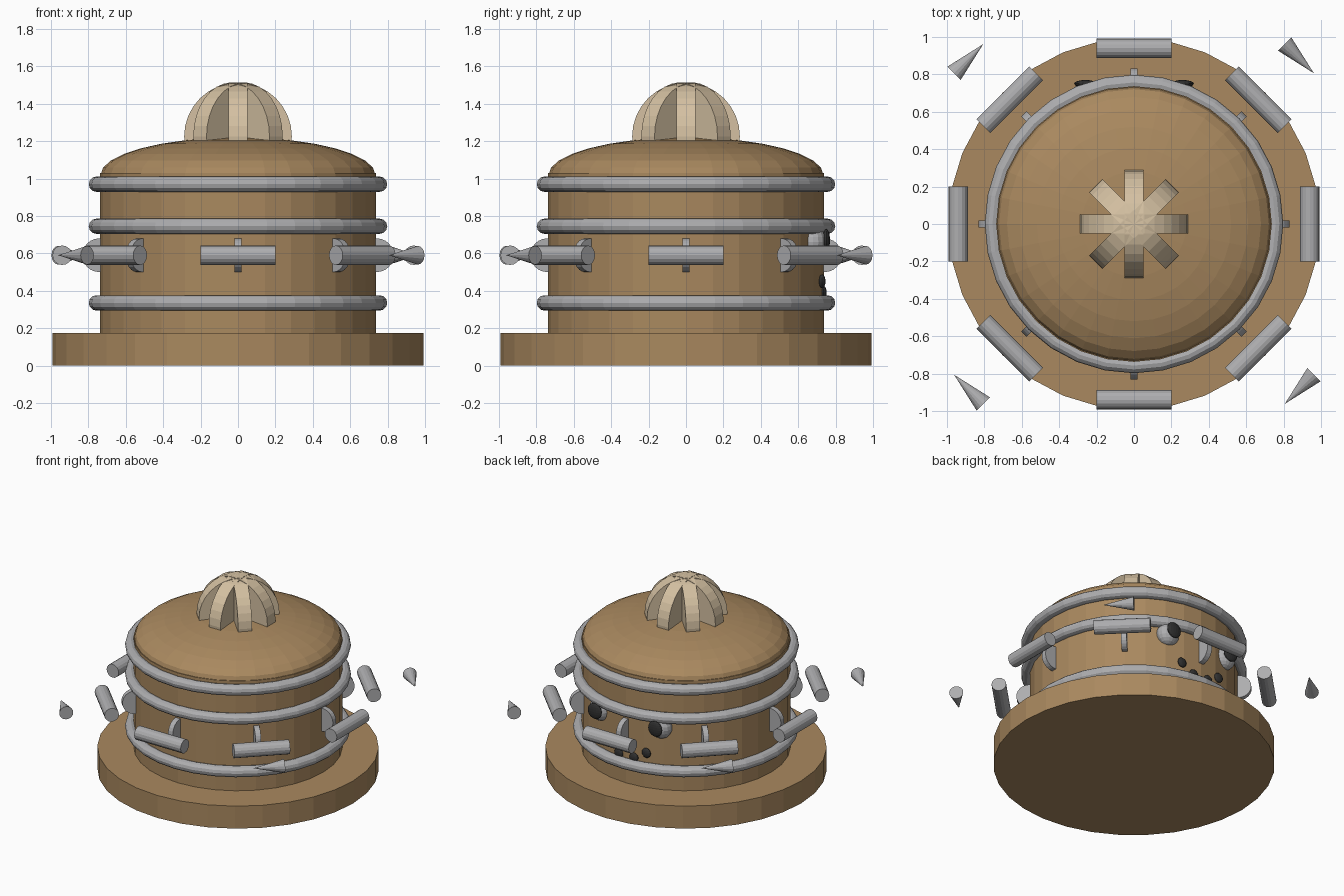
import bpy, math
from mathutils import Vector

if "Cube" in bpy.data.objects:
    bpy.data.objects.remove(bpy.data.objects["Cube"])


def material(name, rgb):
    m = bpy.data.materials.new(name)
    m.diffuse_color = (*rgb, 1)
    m.use_nodes = True
    m.node_tree.nodes["Principled BSDF"].inputs["Base Color"].default_value = m.diffuse_color
    return m


BROWN = material("gingerbread brown", (0.40, 0.25, 0.115))
CREAM = material("pale cream", (0.66, 0.53, 0.36))
GREY = material("soft grey", (0.42, 0.42, 0.43))
BLACK = material("charcoal", (0.03, 0.03, 0.03))


def finish(name, mat):
    o = bpy.context.object
    o.name = name
    o.data.materials.append(mat)
    return o


def aim(axis):
    return Vector(axis).to_track_quat('Z', 'Y').to_euler()


def cylinder(name, mat, loc, r, depth, axis=(0, 0, 1), sides=32):
    bpy.ops.mesh.primitive_cylinder_add(vertices=sides, radius=r, depth=depth,
                                        location=loc, rotation=aim(axis))
    return finish(name, mat)


def ellipsoid(name, mat, loc, scale, seg=16, rings=10):
    bpy.ops.mesh.primitive_uv_sphere_add(segments=seg, ring_count=rings,
                                         radius=1, location=loc)
    o = finish(name, mat)
    o.scale = scale
    return o


# Base plate, drum body and domed lid
cylinder("base_plate", BROWN, (0, 0, 0.0875), 0.993, 0.175)
cylinder("body", BROWN, (0, 0, 0.6), 0.737, 0.86)
ellipsoid("domed_lid", BROWN, (0, 0, 1.02), (0.735, 0.735, 0.2), 32, 16)

# Hoops around the body
for i, z in enumerate((0.335, 0.745, 0.97)):
    bpy.ops.mesh.primitive_torus_add(major_segments=32, minor_segments=12,
                                     major_radius=0.757, minor_radius=0.041,
                                     location=(0, 0, z))
    finish(f"hoop_{i}", GREY)

# Ribbed cap: four crossed upright discs
for i in range(4):
    a = i * math.pi / 4
    cylinder(f"cap_rib_{i}", CREAM, (0, 0, 1.225), 0.288, 0.1,
             (math.cos(a), math.sin(a), 0))

# Eight floating bars, each with a disc set in the body wall behind it
for i in range(8):
    a = i * math.pi / 4
    c, s = math.cos(a), math.sin(a)
    tangent = (-s, c, 0)
    cylinder(f"bar_{i}", GREY, (0.94 * c, 0.94 * s, 0.59), 0.052, 0.4, tangent, 16)
    cylinder(f"wall_disc_{i}", GREY, (0.742 * c, 0.742 * s, 0.59), 0.09, 0.04, tangent, 24)

# Four floating cones pointing clockwise
for i in range(4):
    a = (i + 0.5) * math.pi / 2
    c, s = math.cos(a), math.sin(a)
    bpy.ops.mesh.primitive_cone_add(vertices=16, radius1=0.05, radius2=0, depth=0.22,
                                    location=(1.25 * c, 1.25 * s, 0.59),
                                    rotation=aim((s, -c, 0)))
    finish(f"cone_{i}", GREY)

# Face on the rear wall: eyes with pupils and a smile of pebbles
for side, sx in (("left", -1), ("right", 1)):
    ellipsoid(f"eye_{side}", GREY, (0.26 * sx, 0.68, 0.66), (0.085, 0.072, 0.085))
    ellipsoid(f"pupil_{side}", BLACK, (0.26 * sx, 0.75, 0.67), (0.06, 0.02, 0.06))
    for j, (x, z) in enumerate(((0.065, 0.39), (0.168, 0.45))):
        ellipsoid(f"mouth_pebble_{side}_{j}", BLACK, (x * sx, 0.738 - 0.06 * x, z),
                  (0.037, 0.018, 0.037))
